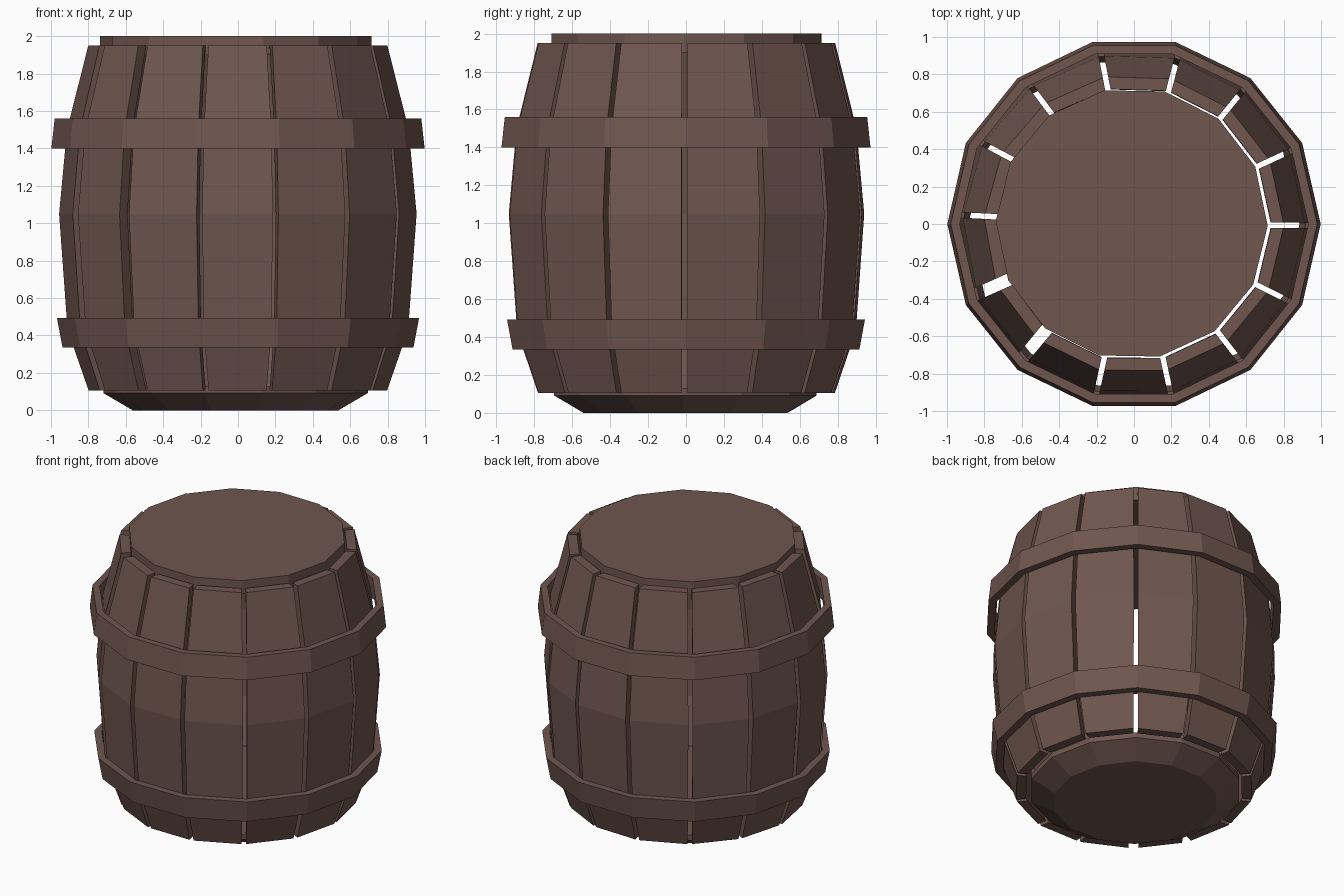
import bpy, bmesh, math
from mathutils import Vector

if "Cube" in bpy.data.objects:
    bpy.data.objects.remove(bpy.data.objects["Cube"])

SIDES = 14

wood = bpy.data.materials.new("dark_brown_wood")
wood.diffuse_color = (0.162, 0.093, 0.078, 1)
wood.use_nodes = True
wood.node_tree.nodes["Principled BSDF"].inputs["Base Color"].default_value = wood.diffuse_color


def finish(bm, name):
    bmesh.ops.recalc_face_normals(bm, faces=bm.faces)
    mesh = bpy.data.meshes.new(name)
    bm.to_mesh(mesh)
    bm.free()
    mesh.materials.append(wood)
    obj = bpy.data.objects.new(name, mesh)
    bpy.context.collection.objects.link(obj)
    return obj


def lathe(name, profile, centre=(0, 0), turn=0.0, closed=False):
    """Turn (radius, z) points into a low-poly ring (closed) or capped disc."""
    bm = bmesh.new()
    rings = []
    for r, z in profile:
        rings.append([bm.verts.new((centre[0] + r * math.cos(turn + math.tau * i / SIDES),
                                    centre[1] + r * math.sin(turn + math.tau * i / SIDES), z))
                      for i in range(SIDES)])
    pairs = list(zip(rings, rings[1:]))
    if closed:
        pairs.append((rings[-1], rings[0]))
    else:
        bm.faces.new(rings[0])
        bm.faces.new(rings[-1])
    for a, b in pairs:
        for i in range(SIDES):
            j = (i + 1) % SIDES
            bm.faces.new((a[i], a[j], b[j], b[i]))
    return finish(bm, name)


# Staves: bulging planks with narrow gaps between them
STAVE_PROFILE = [(0.78, 0.105), (0.89, 0.43), (0.934, 1.05), (0.893, 1.5), (0.782, 1.95)]
THICKNESS = 0.065


def stave(name, start, end, gap_start, gap_end):
    mid, half = math.radians((start + end) / 2), math.radians((end - start) / 2)
    out = Vector((math.cos(mid), math.sin(mid), 0))
    side = Vector((-math.sin(mid), math.cos(mid), 0))
    bm = bmesh.new()
    rings = []
    for r, z in STAVE_PROFILE:
        ring = []
        for radius, sign in ((r, -1), (r, 1), (r - THICKNESS, 1), (r - THICKNESS, -1)):
            width = radius * math.tan(half) - (gap_end if sign > 0 else gap_start)
            ring.append(bm.verts.new(out * radius + side * sign * width + Vector((0, 0, z))))
        rings.append(ring)
    bm.faces.new(rings[0])
    bm.faces.new(rings[-1])
    for a, b in zip(rings, rings[1:]):
        for i in range(4):
            j = (i + 1) % 4
            bm.faces.new((a[i], a[j], b[j], b[i]))
    finish(bm, name)


# Slightly uneven gap angles; two joints at the front left are wider
joints = [-0.5, 25, 50.8, 75.4, 101, 126.8, 152, 177, 204, 230.3, 257.5, 282.2, 307.8, 333.6]
wide = {8: 0.034, 9: 0.034}
for i, a in enumerate(joints):
    j = (i + 1) % SIDES
    b = joints[j] + (360 if j == 0 else 0)
    stave(f"stave_{i + 1}", a, b, wide.get(i, 0.015), wide.get(j, 0.015))

# Hoops: slightly tapered bands around the staves
lathe("upper_hoop", [(0.998, 1.4), (0.98, 1.56), (0.932, 1.56), (0.945, 1.4)], closed=True)
lathe("lower_hoop", [(0.938, 0.335), (0.968, 0.493), (0.918, 0.493), (0.885, 0.335)], closed=True)

# Lid and bottom discs
lathe("lid", [(0.727, 1.9), (0.727, 2.0)], (-0.012, 0.003), math.radians(-1))
lathe("bottom", [(0.55, 0.0), (0.707, 0.092), (0.707, 0.13)], (-0.013, -0.003), math.radians(-1))
